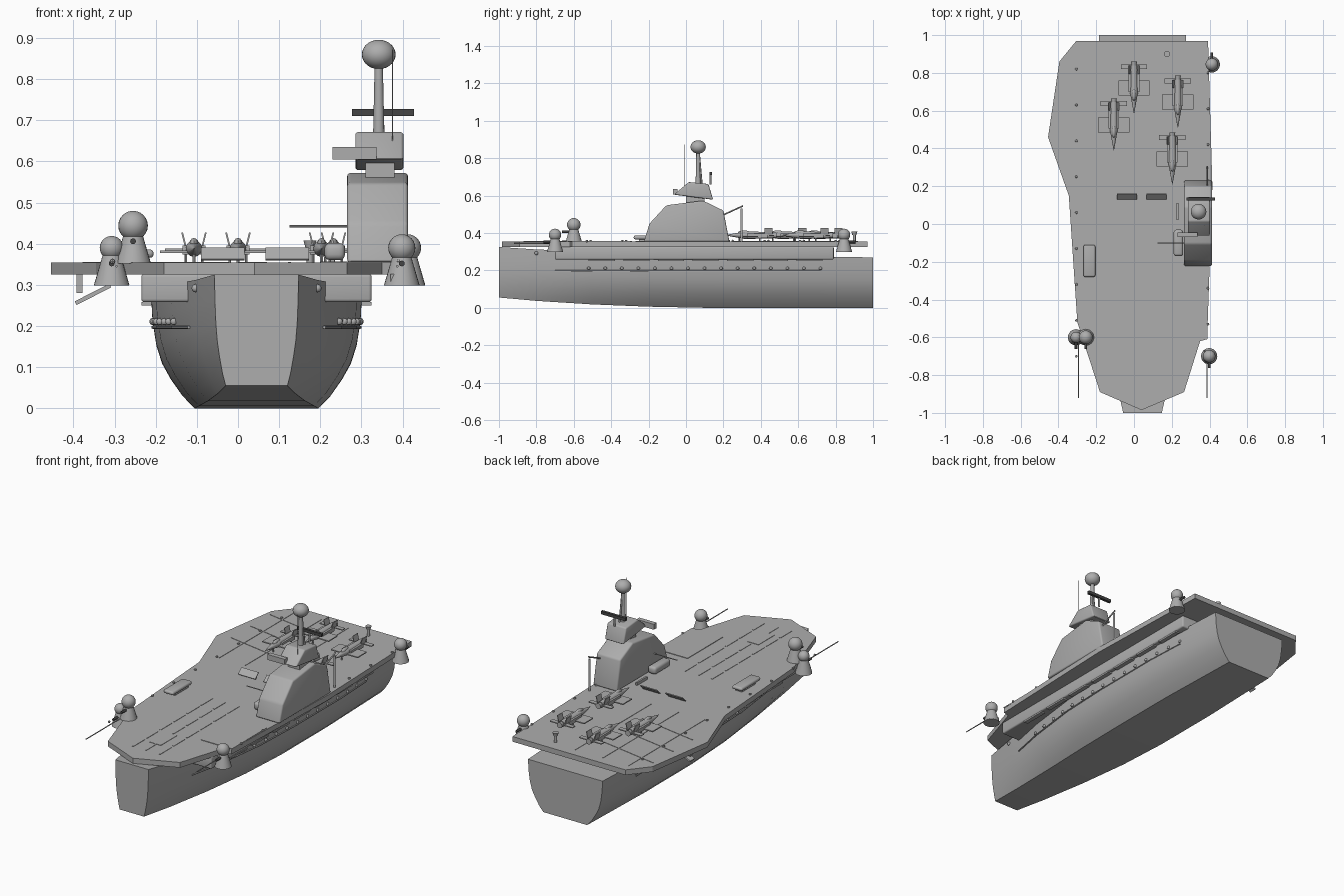
import bpy, bmesh, math
from mathutils import Vector, Matrix

cube = bpy.data.objects.get("Cube")
if cube:
    bpy.data.objects.remove(cube)


def material(name, value):
    m = bpy.data.materials.new(name)
    m.use_nodes = True
    col = (value, value, value, 1)
    m.diffuse_color = col
    m.node_tree.nodes["Principled BSDF"].inputs["Base Color"].default_value = col
    return m


GREY = material("ship grey", 0.42)
DARK = material("dark grey", 0.06)


def finish(name, bm, mat=GREY, smooth=False):
    bmesh.ops.recalc_face_normals(bm, faces=bm.faces)
    me = bpy.data.meshes.new(name)
    bm.to_mesh(me)
    bm.free()
    me.materials.append(mat)
    ob = bpy.data.objects.new(name, me)
    bpy.context.collection.objects.link(ob)
    if smooth:
        bpy.ops.object.select_all(action="DESELECT")
        ob.select_set(True)
        bpy.context.view_layer.objects.active = ob
        bpy.ops.object.shade_smooth_by_angle(angle=math.radians(35))
    return ob


def box(name, x, y, z, mat=GREY, bevel=0, tilt=None):
    """Box from three (low, high) ranges, optionally tilted as (angle, axis)."""
    bm = bmesh.new()
    bmesh.ops.create_cube(bm, size=1)
    size = [r[1] - r[0] for r in (x, y, z)]
    mid = Vector([(r[0] + r[1]) / 2 for r in (x, y, z)])
    rot = Matrix.Rotation(math.radians(tilt[0]), 4, tilt[1]) if tilt else Matrix()
    bm.transform(Matrix.Translation(mid) @ rot @ Matrix.Diagonal((*size, 1)))
    if bevel:
        bmesh.ops.bevel(bm, geom=bm.edges[:], offset=bevel, segments=3, affect="EDGES", profile=0.5)
    return finish(name, bm, mat, bool(bevel))


def prism(name, pts, axis, low, high, bevel=0):
    """Extrude an outline along x (points are y, z) or along z (points are x, y)."""
    bm = bmesh.new()
    place = (lambda p, d: (d, *p)) if axis == "X" else (lambda p, d: (*p, d))
    rings = [[bm.verts.new(place(p, d)) for p in pts] for d in (low, high)]
    n = len(pts)
    for ring in rings:
        bm.faces.new(ring)
    for i in range(n):
        j = (i + 1) % n
        bm.faces.new((rings[0][i], rings[0][j], rings[1][j], rings[1][i]))
    if bevel:
        bmesh.ops.recalc_face_normals(bm, faces=bm.faces)
        bmesh.ops.bevel(bm, geom=bm.edges[:], offset=bevel, segments=3, affect="EDGES", profile=0.5)
    return finish(name, bm, GREY, bool(bevel))


def rod(name, a, b, r1, r2=None, mat=GREY, sides=12):
    a, b = Vector(a), Vector(b)
    bm = bmesh.new()
    bmesh.ops.create_cone(bm, cap_ends=True, segments=sides, radius1=r1,
                          radius2=r1 if r2 is None else r2, depth=(b - a).length)
    bm.transform(Matrix.Translation((a + b) / 2) @ (b - a).to_track_quat("Z", "Y").to_matrix().to_4x4())
    return finish(name, bm, mat, True)


def ball(name, c, r, squash=(1, 1, 1), detail=20):
    bm = bmesh.new()
    bmesh.ops.create_uvsphere(bm, u_segments=detail, v_segments=detail // 2, radius=r)
    bm.transform(Matrix.Translation(c) @ Matrix.Diagonal((*squash, 1)))
    return finish(name, bm, GREY, True)


# Hull: lofted sections (y, top half width, bottom half width, keel z, top z)
CX = 0.045
SECTIONS = [(-1, .102, .075, .055, .325), (-.8, .148, .093, .037, .312), (-.5, .208, .118, .018, .30),
            (-.2, .245, .14, .006, .29), (.1, .256, .15, 0, .28), (.5, .256, .15, 0, .272), (1, .23, .135, 0, .27)]
CURVE = [(0, 0), (.28, .11), (.55, .26), (.75, .4), (.88, .56), (.97, .78), (1, 1)]
bm = bmesh.new()
loops = []
for y, top, bot, zb, zt in SECTIONS:
    side = [(bot + (top - bot) * f, zb + (zt - zb) * g) for f, g in CURVE]
    loops.append([bm.verts.new((CX + x, y, z)) for x, z in side] +
                 [bm.verts.new((CX - x, y, z)) for x, z in reversed(side)])
for p, q in zip(loops, loops[1:]):
    for i in range(len(p)):
        j = (i + 1) % len(p)
        bm.faces.new((p[i], p[j], q[j], q[i]))
bm.faces.new(loops[0])
bm.faces.new(loops[-1])
finish("hull", bm, GREY, True)


def hull_half(y):
    for a, b in zip(SECTIONS, SECTIONS[1:]):
        if a[0] <= y <= b[0]:
            return a[1] + (b[1] - a[1]) * (y - a[0]) / (b[0] - a[0])


# Side galleries under the deck
box("gallery", (-.235, .325), (-.7, .79), (.258, .327), bevel=.008)
for i in range(7):
    y = -.52 + i * .185
    for s in (-1, 1):
        x = CX + s * .267
        box("gallery_panel", (x - .012, x + .012), (y, y + .14), (.25, .259))

# Hull rails and portholes
for s in (-1, 1):
    ys = [-.7, -.5, -.2, .1, .5, .72]
    for a, b in zip(ys, ys[1:]):
        rod("hull_rail", (CX + s * hull_half(a) * .98, a, .197), (CX + s * hull_half(b) * .985, b, .197), .004, sides=6)
    for i in range(15):
        y = -.52 + i * .0885
        ball("porthole", (CX + s * hull_half(y) * .985, y, .211), .009, detail=10)
    ball("anchor_boss", (CX + s * .148, -.8, .292), .01, detail=12)

# Flight deck
DECK = [(.04, -.985), (-.18, -.89), (-.245, -.69), (-.3, -.52), (-.345, .15), (-.455, .46), (-.395, .86),
        (-.305, .97), (.392, .97), (.415, .2), (.387, -.61), (.35, -.62), (.265, -.89)]
TOP = .354
prism("flight_deck", DECK, "Z", .325, TOP)

# Deck plates, catapult tracks and landing lines
box("side_lift", (.2, .39), (-.61, -.3), (TOP - .002, TOP + .003))
box("bow_lift", (0, .07), (-.78, -.64), (TOP - .002, TOP + .002))
for x in (-.04, .04, .125):
    for i in range(6):
        y = -.87 + i * .12
        box("catapult_track", (x - .004, x + .004), (y, y + .1), (TOP - .002, TOP + .002))
for x in (-.29, -.13, .04):
    box("landing_line", (x - .002, x + .002), (.25, .92), (TOP - .002, TOP + .002))
for y in (.45, .62, .79):
    box("cross_line", (-.38, -.02), (y - .002, y + .002), (TOP - .002, TOP + .002), tilt=(-10, "Z"))

# Edge lamps along both deck sides
for i in range(9):
    y = -.72 + i * .19
    ball("edge_lamp", (-.305, y + .02, TOP + .003), .007, detail=8)
    ball("edge_lamp", (.392, y, TOP + .003), .007, detail=8)

# Blast deflectors
for x in (-.037, .12):
    box("blast_deflector", (x - .053, x + .053), (.143, .148), (.355, .395), tilt=(-45, "X"))

# Island and bridge
prism("island", [(-.225, .354), (-.195, .45), (-.105, .548), (.09, .573), (.2, .52), (.232, .354)],
      "X", .265, .413, .009)
prism("bridge", [(-.065, .605), (.015, .672), (.12, .662), (.145, .578)], "X", .285, .402, .007)
box("bridge_neck", (.31, .38), (.0, .1), (.56, .61))
box("bridge_wing", (.23, .337), (-.07, -.045), (.605, .635))

# Mast, radar dome and aerials
rod("mast", (.342, .065, .65), (.342, .065, .835), .014, .01)
rod("mast_brace", (.352, .085, .65), (.345, .07, .82), .005)
ball("radar_dome", (.342, .065, .86), .041, (1, 1, .87), 28)
box("radar_bar", (.277, .428), (.125, .14), (.71, .727), DARK)
rod("radar_post", (.35, .13, .66), (.35, .13, .715), .005)
rod("whip_aerial", (.375, -.01, .62), (.375, -.01, .872), .0015, sides=6)
rod("side_boom", (.125, -.1, .442), (.27, -.1, .442), .003, sides=6)

# Crane behind the island
rod("crane_post", (.388, .297, .354), (.388, .297, .53), .006)
rod("crane_arm", (.388, .2, .497), (.388, .305, .545), .004)

# Deck tractor, boat and stern vent
box("deck_tractor", (.21, .26), (-.17, -.03), (.36, .402), bevel=.014)
box("tractor_post", (.225, .235), (.02, .11), (.354, .37))
box("boat_base", (-.255, -.215), (-.25, -.13), (.354, .37))
box("boat", (-.267, -.205), (-.28, -.11), (.366, .386), bevel=.009)
rod("vent_stem", (.175, .9, .354), (.175, .9, .395), .008)
rod("vent_cap", (.175, .9, .39), (.175, .9, .408), .011, .016)

# Landing light arm below the port overhang
box("light_arm_post", (-.392, -.378), (.5, .52), (.28, .327))
box("light_arm", (-.4, -.305), (.49, .53), (.272, .282), tilt=(-27, "Y"))


# Gun domes on conical mounts
def gun(x, y, base, r, face):
    rod("gun_mount", (x, y, base), (x, y, base + .072), .043, .022, sides=24)
    rod("gun_skirt", (x, y, base - .002), (x, y, base + .02), .043, .037, sides=24)
    ball("gun_dome", (x, y, base + .09), r, detail=24)
    rod("gun_barrel", (x, y, base + .052), (x, y + face * .062, base + .052), .007, mat=DARK)


gun(-.307, -.6, .3, .029, -1)
gun(-.255, -.6, .354, .036, -1)
gun(.398, -.7, .3, .033, -1)
gun(.412, .845, .3, .033, 1)
for x, end in ((-.295, -.62), (.387, -.72)):
    rod("bow_aerial", (x, -.92, .345), (x, end, .345), .003, sides=6)
box("starboard_bracket", (.37, .4), (-.73, -.67), (.3, .327))


# Parked jets, nose towards the bow
def jet(x, y):
    z = .388
    rod("jet_body", (x, y - .03, z), (x, y + .12, z), .02, .017)
    rod("jet_nose", (x, y - .03, z), (x, y - .135, z), .02, .001)
    rod("jet_exhaust", (x, y + .12, z), (x, y + .14, z), .013, .016)
    ball("jet_canopy", (x, y - .035, z + .012), .014, (.8, 2.4, 1), 12)
    box("jet_wings", (x - .083, x + .083), (y - .04, y + .04), (z - .01, z - .004))
    box("jet_tailplane", (x - .07, x + .07), (y + .1, y + .125), (z - .004, z + .001))
    for s in (-1, 1):
        box("jet_intake", (x + s * .02 - .008, x + s * .02 + .008), (y - .02, y + .09), (z - .014, z + .008))
        box("jet_fin", (x + s * .024 - .002, x + s * .024 + .002), (y + .075, y + .118),
            (z, z + .04), tilt=(s * 14, "Y"))
    for dx, dy in ((0, -.06), (-.02, .05), (.02, .05)):
        rod("jet_gear", (x + dx, y + dy, .353), (x + dx, y + dy, z), .004, sides=6)


for spot in ((0, .72), (.232, .645), (-.107, .525), (.203, .345)):
    jet(*spot)
